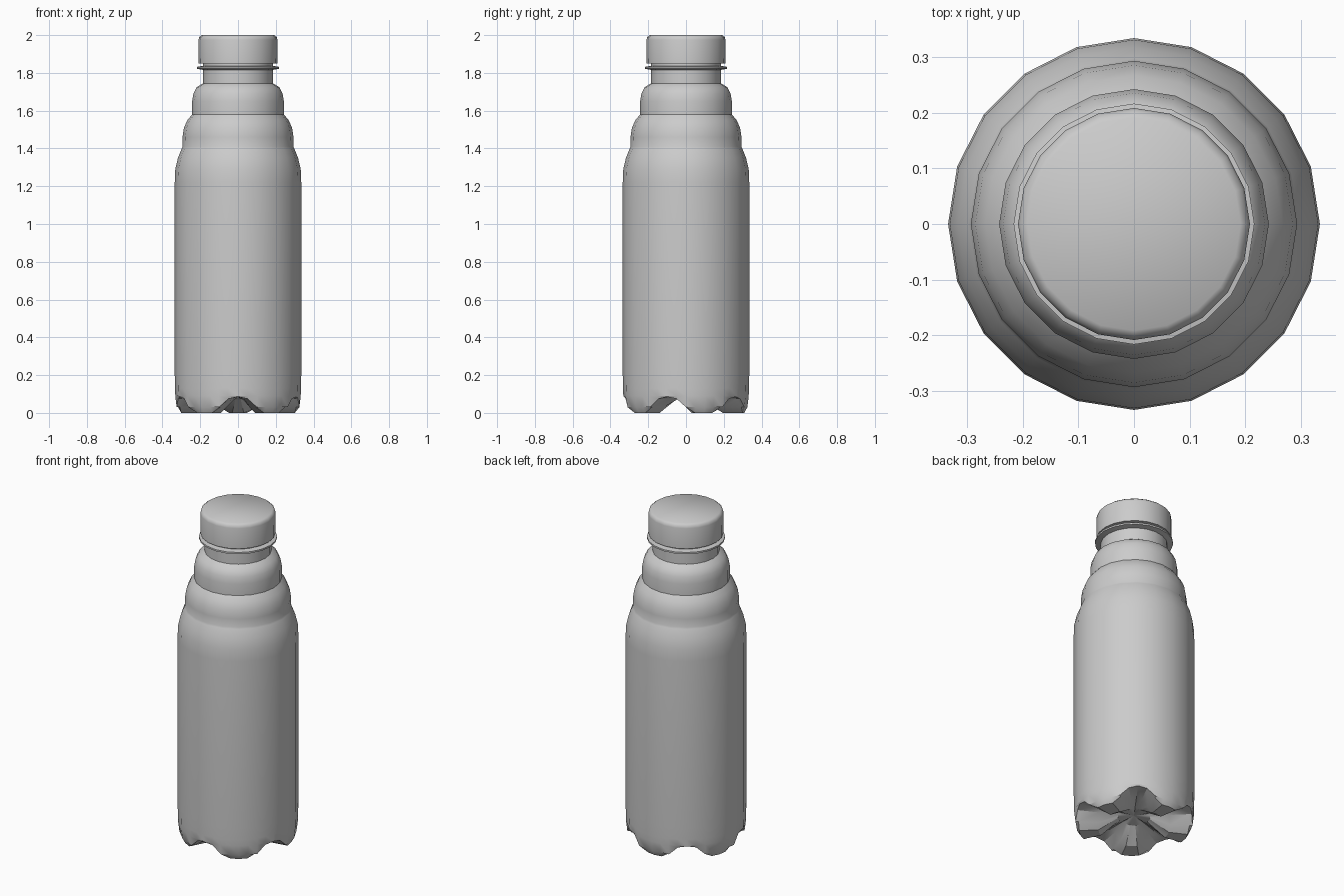
import bpy, bmesh, math

cube = bpy.data.objects.get("Cube")
if cube:
    bpy.data.objects.remove(cube)

SIDES = 20
grey = bpy.data.materials.new("plain_grey")
grey.use_nodes = True
colour = (0.6, 0.6, 0.6, 1)
grey.diffuse_color = colour
grey.node_tree.nodes["Principled BSDF"].inputs["Base Color"].default_value = colour


def finish(name, bm, angle):
    bmesh.ops.recalc_face_normals(bm, faces=bm.faces)
    mesh = bpy.data.meshes.new(name)
    bm.to_mesh(mesh)
    bm.free()
    mesh.materials.append(grey)
    obj = bpy.data.objects.new(name, mesh)
    bpy.context.collection.objects.link(obj)
    bpy.ops.object.select_all(action='DESELECT')
    obj.select_set(True)
    bpy.context.view_layer.objects.active = obj
    bpy.ops.object.shade_smooth_by_angle(angle=math.radians(angle))
    return obj


def skin(bm, rings):
    """Join consecutive closed rings with quads."""
    for a, b in zip(rings, rings[1:]):
        n = len(a)
        for i in range(n):
            j = (i + 1) % n
            bm.faces.new((a[i], a[j], b[j], b[i]))


def lathe(name, profile, cap_top=False, loop=False, angle=35):
    bm = bmesh.new()
    rings = []
    for r, z in profile:
        rings.append([bm.verts.new((r * math.cos(math.tau * i / SIDES),
                                    r * math.sin(math.tau * i / SIDES), z))
                      for i in range(SIDES)])
    skin(bm, rings + rings[:1] if loop else rings)
    if cap_top:
        bm.faces.new(rings[-1])
    return finish(name, bm, angle)


# Body with stepped, rounded shoulders
lathe("bottle_body", [
    (0.333, 0.13), (0.335, 0.20), (0.335, 1.22), (0.332, 1.29), (0.318, 1.35),
    (0.298, 1.40), (0.293, 1.41), (0.294, 1.46), (0.286, 1.51), (0.268, 1.55),
    (0.243, 1.58), (0.243, 1.65), (0.236, 1.69), (0.218, 1.725), (0.185, 1.745)])

# Neck, its thin support ring, and the screw cap
lathe("bottle_neck", [(0.185, 1.745), (0.185, 1.86)])
lathe("neck_ring", [(0.18, 1.815), (0.217, 1.822), (0.217, 1.832), (0.18, 1.838)],
      loop=True)
lathe("cap", [(0.18, 1.85), (0.208, 1.85), (0.209, 1.975), (0.205, 1.99),
              (0.192, 2.0)], cap_top=True, angle=40)

# Five-footed base: each foot spans eight columns, notches lie between feet
COLS = 40
CHORD = math.cos(math.pi / SIDES)
NOTCH = {0: 0.0, 1: 0.0, 2: 0.03, 3: 0.075, 4: 0.085}
base_profile = [(0.333, 0.13), (0.332, 0.09), (0.325, 0.03), (0.308, 0.0),
                (0.20, 0.0), (0.09, 0.07)]
bm = bmesh.new()
rings = []
for r, z in base_profile:
    ring = []
    for i in range(COLS):
        a = math.tau * i / COLS
        step = (i - 2) % 8              # feet centred at 18 degrees + 72 k
        step = min(step, 8 - step)
        rr = r * (CHORD if i % 2 else 1)
        ring.append(bm.verts.new((rr * math.cos(a), rr * math.sin(a),
                                  max(z, NOTCH[step]))))
    rings.append(ring)
skin(bm, rings)
centre = bm.verts.new((0, 0, 0.08))
for i in range(COLS):
    bm.faces.new((rings[-1][i], rings[-1][(i + 1) % COLS], centre))
finish("footed_base", bm, 25)
